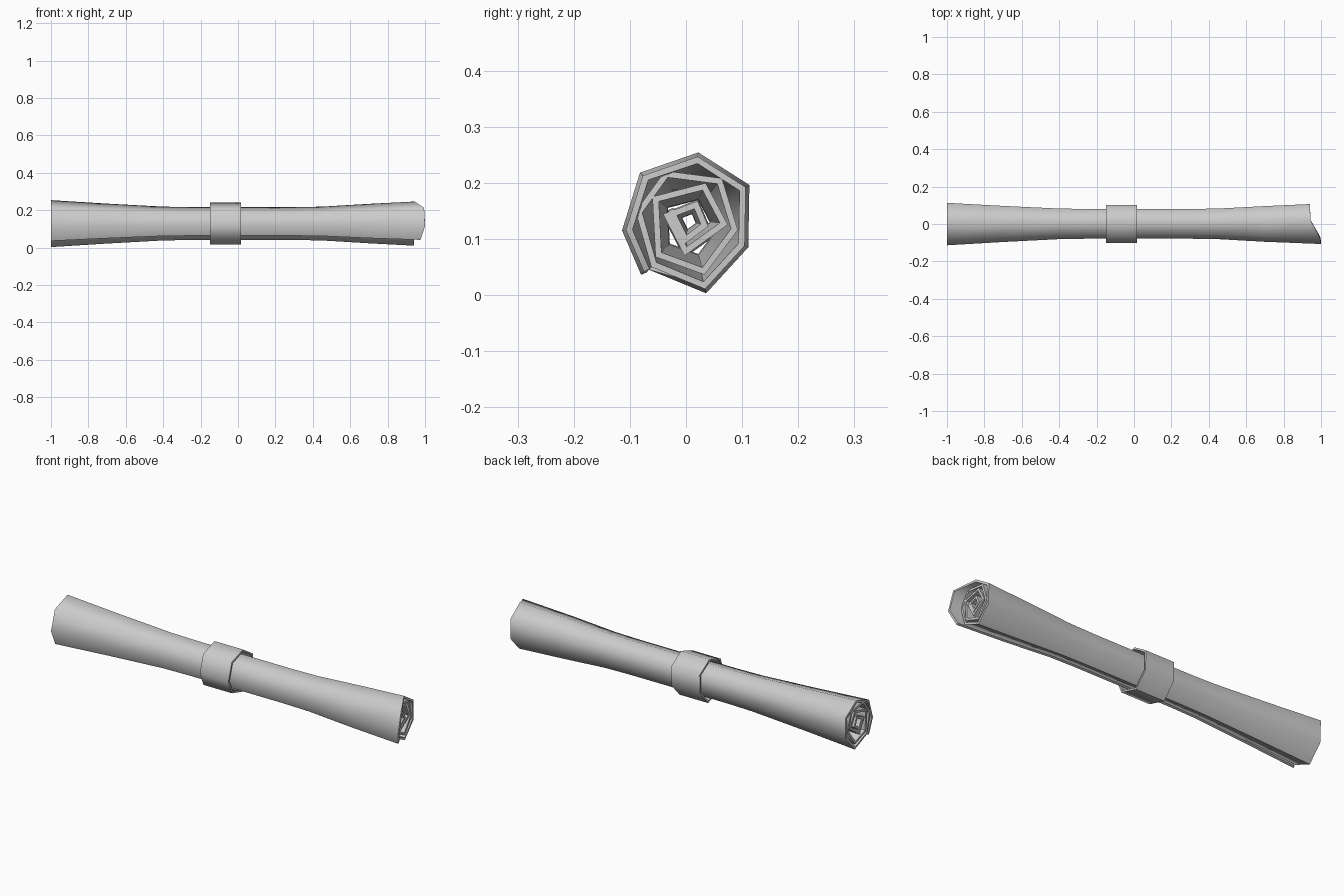
import bpy
import math

if "Cube" in bpy.data.objects:
    bpy.data.objects.remove(bpy.data.objects["Cube"])

CY, CZ = 0.004, 0.13  # axis of the roll


def sweep(name, path, stations, thickness, closed=False, tail=()):
    """Sweep a (y, z) path along x; stations are (x, scale), tail extends the last station."""
    n = len(path)
    verts, faces = [], []
    for s, (x, k) in enumerate(stations):
        for i, (y, z) in enumerate(path):
            dx = tail[i] if s == len(stations) - 1 and i < len(tail) else 0
            verts.append((x + dx, CY + (y - CY) * k, CZ + (z - CZ) * k))
    for s in range(len(stations) - 1):
        for i in range(n if closed else n - 1):
            j = (i + 1) % n
            faces.append((s * n + i, (s + 1) * n + i, (s + 1) * n + j, s * n + j))
    mesh = bpy.data.meshes.new(name)
    mesh.from_pydata(verts, [], faces)
    ob = bpy.data.objects.new(name, mesh)
    bpy.context.collection.objects.link(ob)
    mod = ob.modifiers.new("thickness", 'SOLIDIFY')
    mod.thickness = thickness
    mod.offset = -1
    mod.use_even_offset = True
    bpy.context.view_layer.objects.active = ob
    ob.select_set(True)
    bpy.ops.object.modifier_apply(modifier=mod.name)
    bpy.ops.object.shade_smooth_by_angle(angle=math.radians(62))
    ob.select_set(False)
    return ob


# Rolled sheet: outer edge first, winding inward
outer = [(-0.08, 0.036), (-0.114, 0.115), (-0.082, 0.218), (0.022, 0.254),
         (0.113, 0.196), (0.111, 0.085), (0.036, 0.003)]
inner = [(-0.066, 0.045), (-0.096, 0.15), (-0.04, 0.227), (0.068, 0.213),
         (0.098, 0.115), (0.035, 0.03), (-0.058, 0.064),
         (-0.064, 0.178), (0.037, 0.204), (0.079, 0.125), (-0.003, 0.066),
         (-0.044, 0.145), (0.022, 0.17), (0.042, 0.122), (-0.003, 0.088),
         (-0.034, 0.15)]
sheet_stations = [(-1, 1), (-0.7, 0.85), (-0.4, 0.72), (-0.25, 0.7), (0.3, 0.7),
                  (0.45, 0.72), (0.7, 0.84), (0.94, 0.94)]
sweep("rolled_sheet", outer + inner, sheet_stations, 0.011,
      tail=(0.036, 0.06, 0.055, 0.004))

# Band wrapped round the middle
sweep("band", outer, [(-0.15, 0.89), (0.015, 0.89)], 0.009, closed=True)
